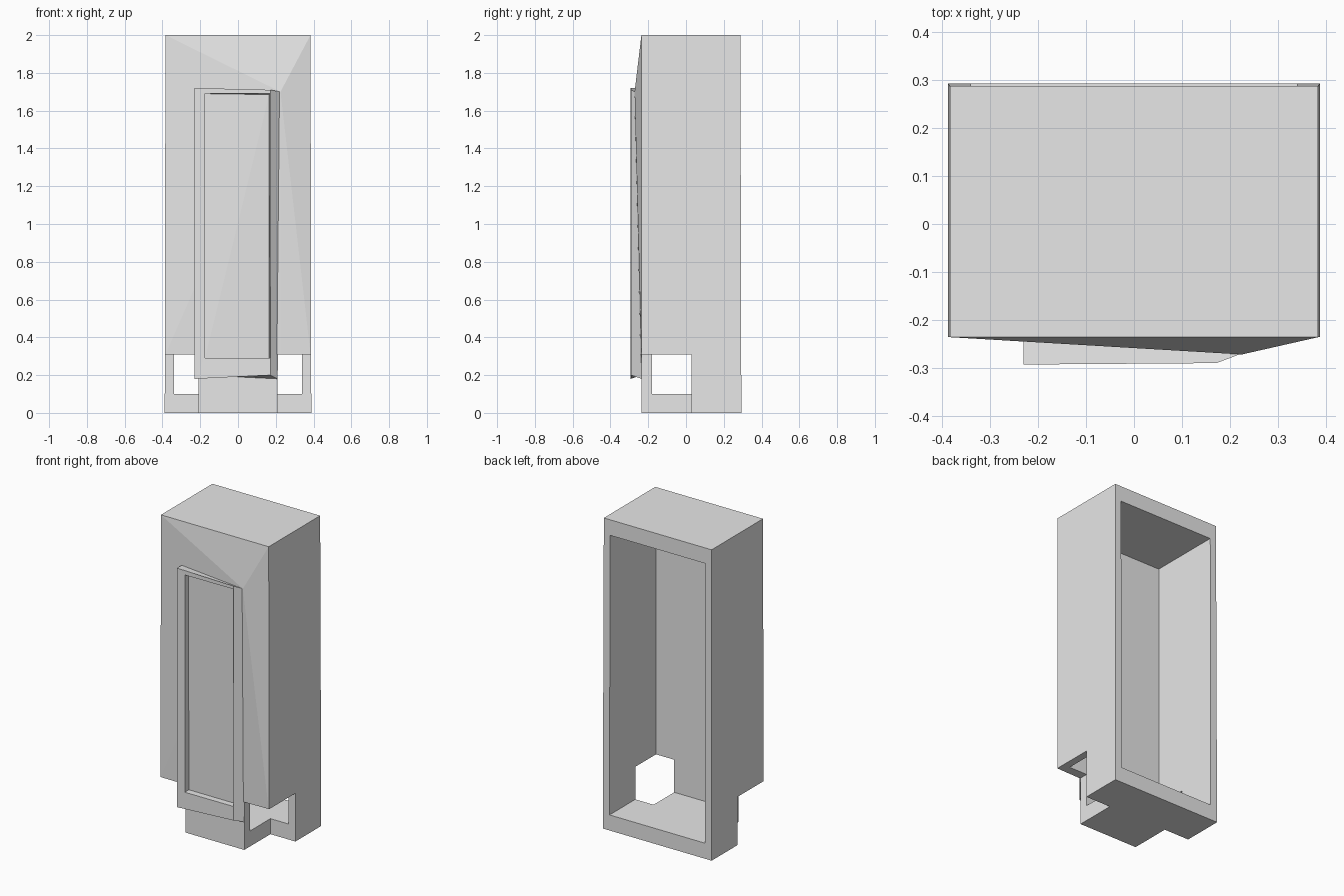
import bpy, bmesh

if "Cube" in bpy.data.objects:
    bpy.data.objects.remove(bpy.data.objects["Cube"], do_unlink=True)

grey = bpy.data.materials.new("plain_grey")
grey.use_nodes = True
colour = (0.8, 0.8, 0.8, 1)
grey.diffuse_color = colour
grey.node_tree.nodes["Principled BSDF"].inputs["Base Color"].default_value = colour


def finish(name, bm):
    bmesh.ops.recalc_face_normals(bm, faces=bm.faces)
    mesh = bpy.data.meshes.new(name)
    bm.to_mesh(mesh)
    bm.free()
    mesh.materials.append(grey)
    obj = bpy.data.objects.new(name, mesh)
    bpy.context.collection.objects.link(obj)
    return obj


def hull(name, points):
    bm = bmesh.new()
    verts = [bm.verts.new(p) for p in points]
    bmesh.ops.convex_hull(bm, input=verts)
    bmesh.ops.dissolve_limit(bm, angle_limit=0.001, verts=bm.verts, edges=bm.edges)
    return finish(name, bm)


def box(name, xs, ys, zs):
    return hull(name, [(x, y, z) for x in xs for y in ys for z in zs])


def cut(obj, cutter):
    cutter.hide_render = True
    mod = obj.modifiers.new("cut", 'BOOLEAN')
    mod.operation = 'DIFFERENCE'
    mod.solver = 'EXACT'
    mod.object = cutter
    bpy.context.view_layer.objects.active = obj
    bpy.ops.object.modifier_apply(modifier=mod.name)
    bpy.data.objects.remove(cutter, do_unlink=True)


# Hollow housing, very slightly wider at the foot, open at the back
body = hull("housing", [(s * w, y, z) for s in (-1, 1)
                        for w, back, z in ((0.388, 0.293, 0), (0.384, 0.288, 2))
                        for y in (-0.236, back)])
cut(body, box("cavity_cutter", (-0.34, 0.34), (-0.18, 0.5), (0.1, 1.9)))

# Notches through both front bottom corners
for side in (-1, 1):
    cut(body, box("notch_cutter", (side * 0.21, side * 0.5), (-0.5, 0.03), (-0.1, 0.31)))

# Shallow bulge of the front wall, peaking beside the panel's top corner
hull("front_bulge", [(-0.384, -0.236, 2), (0.384, -0.236, 2),
                     (0.384, -0.236, 0.31), (-0.384, -0.236, 0.31),
                     (0.225, -0.272, 1.7), (0.225, -0.24, 0.31)])

# Raised front panel: wall loop, rim loop, inner rim loop and sunken floor
loops = [
    [(-0.21, -0.235, 0.2), (0.21, -0.235, 0.18), (0.225, -0.27, 1.7), (-0.23, -0.235, 1.72)],
    [(-0.23, -0.293, 0.18), (0.172, -0.29, 0.2), (0.172, -0.29, 1.71), (-0.23, -0.293, 1.72)],
    [(-0.175, -0.292, 0.29), (0.17, -0.29, 0.29), (0.17, -0.29, 1.69), (-0.175, -0.292, 1.69)],
    [(-0.175, -0.25, 0.29), (0.165, -0.25, 0.29), (0.165, -0.277, 1.685), (-0.175, -0.254, 1.69)],
]
bm = bmesh.new()
rings = [[bm.verts.new(p) for p in loop] for loop in loops]
for a, b in zip(rings, rings[1:]):
    for i in range(4):
        j = (i + 1) % 4
        bm.faces.new((a[i], a[j], b[j], b[i]))
floor = rings[-1]
bm.faces.new((floor[0], floor[1], floor[2]))
bm.faces.new((floor[0], floor[2], floor[3]))
bm.faces.new(rings[0][::-1])
finish("front_panel", bm)
